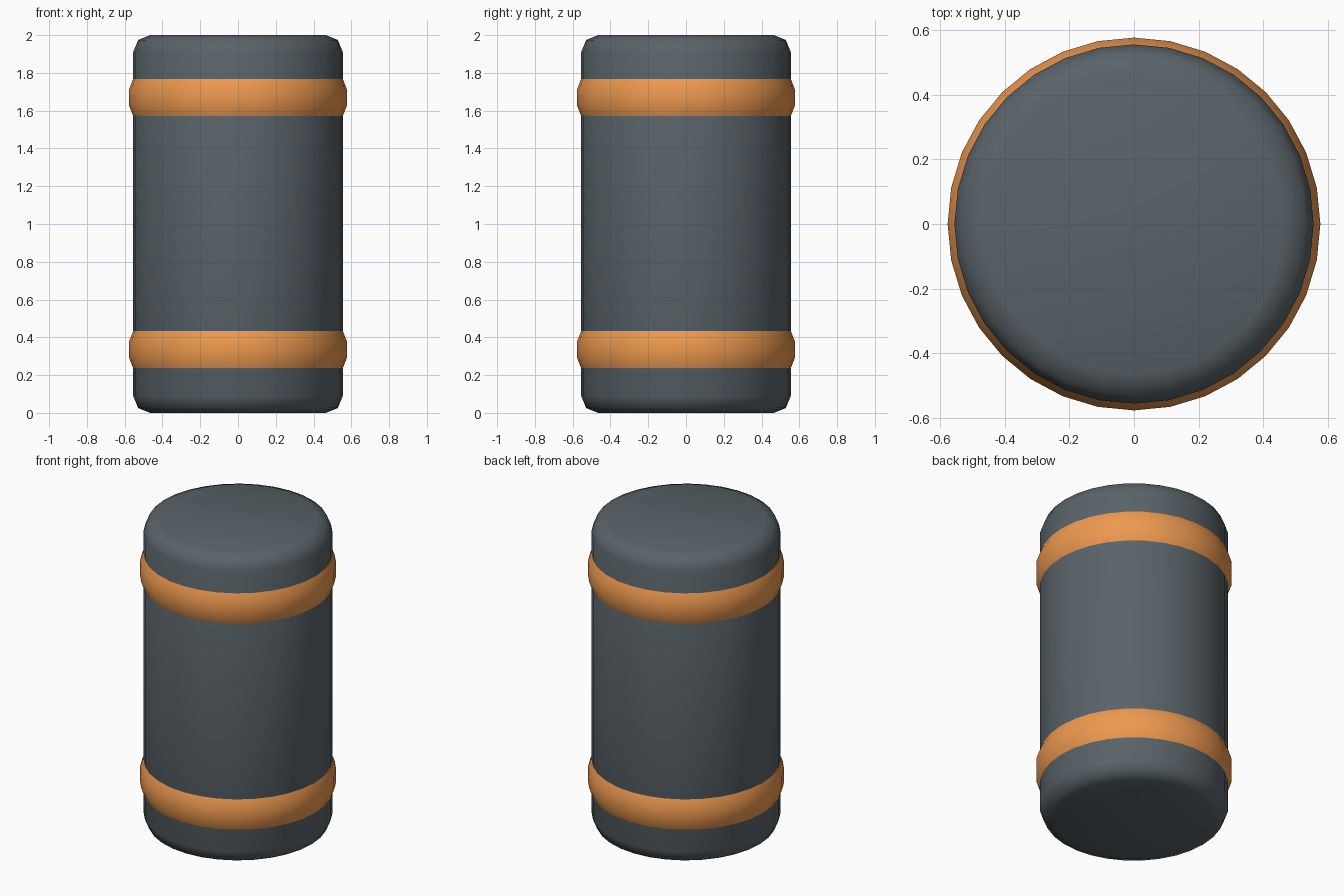
import bpy
import bmesh
from math import cos, sin, pi, radians

if "Cube" in bpy.data.objects:
    bpy.data.objects.remove(bpy.data.objects["Cube"])

SIDES = 32


def material(name, rgb):
    m = bpy.data.materials.new(name)
    m.diffuse_color = (*rgb, 1)
    m.use_nodes = True
    m.node_tree.nodes["Principled BSDF"].inputs["Base Color"].default_value = m.diffuse_color
    return m


def lathe(name, profile, mat, z=0.0, closed=False):
    """Revolve (radius, height) points around z; open profiles get end caps."""
    bm = bmesh.new()
    rings = [[bm.verts.new((r * cos(2 * pi * i / SIDES), r * sin(2 * pi * i / SIDES), h))
              for i in range(SIDES)] for r, h in profile]
    pairs = list(zip(rings, rings[1:]))
    if closed:
        pairs.append((rings[-1], rings[0]))
    else:
        bm.faces.new(rings[0])
        bm.faces.new(rings[-1])
    for a, b in pairs:
        for i in range(SIDES):
            j = (i + 1) % SIDES
            bm.faces.new((a[i], a[j], b[j], b[i]))
    bmesh.ops.recalc_face_normals(bm, faces=bm.faces)
    mesh = bpy.data.meshes.new(name)
    bm.to_mesh(mesh)
    bm.free()
    mesh.materials.append(mat)
    ob = bpy.data.objects.new(name, mesh)
    ob.location.z = z
    bpy.context.collection.objects.link(ob)
    bpy.ops.object.select_all(action='DESELECT')
    ob.select_set(True)
    bpy.context.view_layer.objects.active = ob
    bpy.ops.object.shade_smooth_by_angle(angle=radians(50))
    return ob


steel = material("dark_grey", (0.10, 0.125, 0.14))
orange = material("orange", (0.85, 0.32, 0.08))

# Canister body with rounded rims
rim = [(0.465, 0.0), (0.529, 0.026), (0.555, 0.09)]
lathe("body", rim + [(r, 2 - h) for r, h in reversed(rim)], steel)

# Two raised bands
band = [(0.52, -0.1), (0.555, -0.098), (0.576, -0.045),
        (0.576, 0.045), (0.555, 0.098), (0.52, 0.1)]
for name, z in (("lower_band", 0.335), ("upper_band", 1.67)):
    lathe(name, band, orange, z, closed=True)
